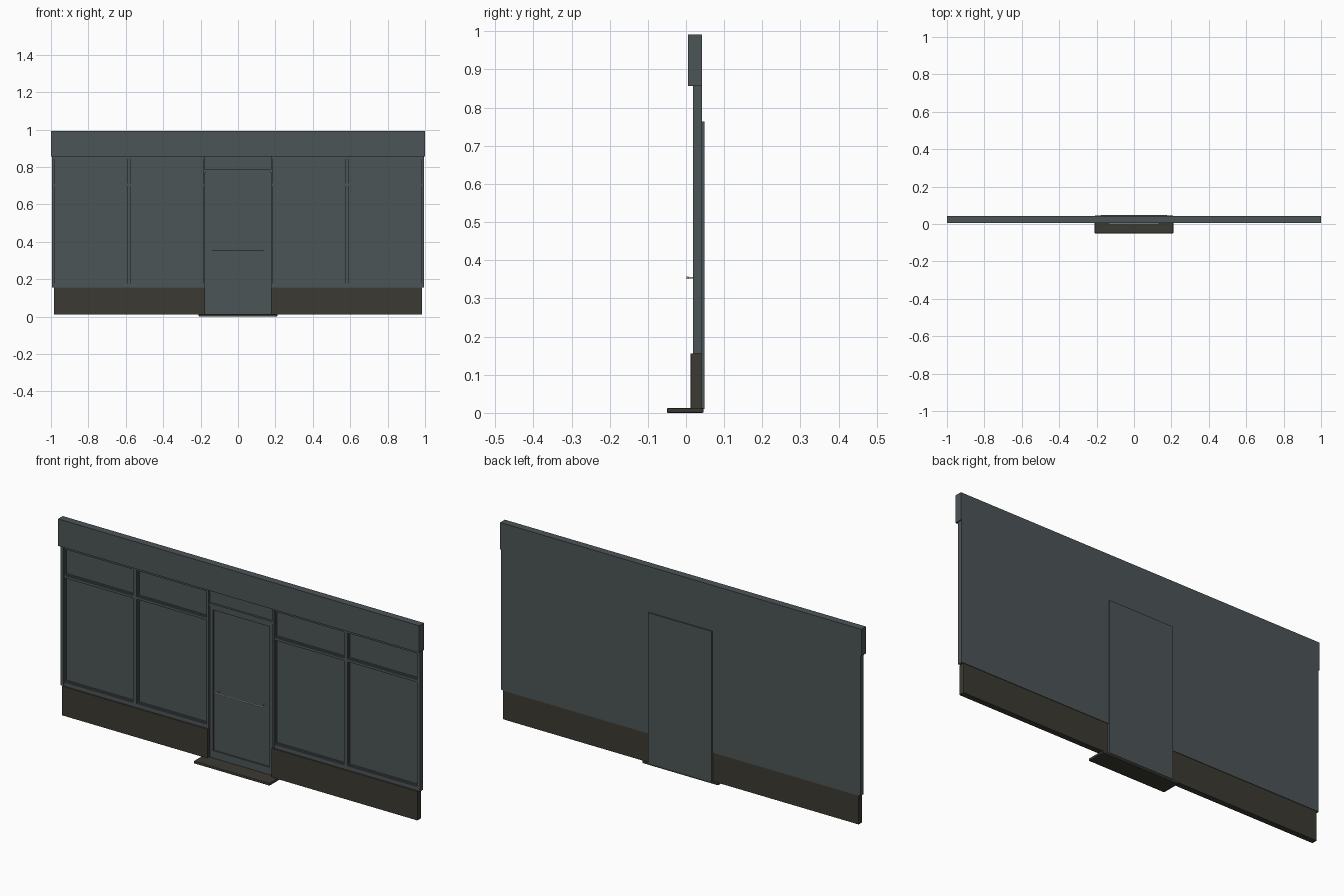
import bpy, bmesh
from mathutils import Matrix, Vector

if "Cube" in bpy.data.objects:
    bpy.data.objects.remove(bpy.data.objects["Cube"])


def material(name, rgb):
    m = bpy.data.materials.new(name)
    m.diffuse_color = (*rgb, 1)
    m.use_nodes = True
    m.node_tree.nodes["Principled BSDF"].inputs["Base Color"].default_value = m.diffuse_color
    return m


SLATE = material("slate paint", (0.073, 0.089, 0.095))
PLINTH = material("dark olive stone", (0.044, 0.042, 0.032))
STEEL = material("brushed steel", (0.5, 0.5, 0.5))


def build(name, boxes, mat, bevel=0):
    """One object from boxes given as (x0, x1, y0, y1, z0, z1)."""
    bm = bmesh.new()
    for x0, x1, y0, y1, z0, z1 in boxes:
        c = Vector((x0 + x1, y0 + y1, z0 + z1)) / 2
        s = Matrix.Diagonal((x1 - x0, y1 - y0, z1 - z0, 1))
        bmesh.ops.create_cube(bm, size=1, matrix=Matrix.Translation(c) @ s)
    if bevel:
        bmesh.ops.bevel(bm, geom=bm.edges[:], offset=bevel, segments=2,
                        profile=0.5, affect='EDGES')
    me = bpy.data.meshes.new(name)
    bm.to_mesh(me)
    bm.free()
    me.materials.append(mat)
    ob = bpy.data.objects.new(name, me)
    bpy.context.collection.objects.link(ob)
    return ob


def both(boxes):
    """Boxes plus their copies mirrored in x."""
    return boxes + [(-b[1], -b[0], *b[2:]) for b in boxes]


def rim(x0, x1, z0, z1, w, y0, y1):
    """Four boxes forming a rectangular frame of width w."""
    return [(x0, x0 + w, y0, y1, z0, z1), (x1 - w, x1, y0, y1, z0, z1),
            (x0 + w, x1 - w, y0, y1, z0, z0 + w),
            (x0 + w, x1 - w, y0, y1, z1 - w, z1)]


FRONT, PANE, BACK = 0.018, 0.031, 0.042

# Fascia board across the top
build("fascia", [(-1, 1, 0.005, BACK, 0.857, 0.992)], SLATE)

# Stone plinths either side of the door
build("plinth", both([(0.177, 0.985, 0.012, 0.041, 0.01, 0.156)]), PLINTH, 0.002)

# Door step
build("door_step", [(-0.21, 0.21, -0.05, 0.046, 0, 0.013)], PLINTH, 0.003)

# Window panes, flat to the back
build("window_panes", both([(0.175, 0.993, PANE, BACK, 0.156, 0.857)]), SLATE)

# Window posts and rails
posts = [(0.176, 0.188), (0.574, 0.593), (0.978, 0.995)]
rails = [(0.156, 0.177), (0.698, 0.711), (0.842, 0.857)]
bars = [(a, b, FRONT, BACK - 0.001, 0.156, 0.857) for a, b in posts]
beads = []
for (_, a), (b, _) in zip(posts, posts[1:]):
    bars += [(a, b, FRONT + 0.001, PANE + 0.002, z0, z1) for z0, z1 in rails]
    for (_, z0), (z1, _) in zip(rails, rails[1:]):
        beads += rim(a, b, z0, z1, 0.006, 0.027, PANE + 0.001)
build("window_frame", both(bars), SLATE)
build("glazing_beads", both(beads), SLATE)

# Panel and bar above the door
build("door_header", [(-0.176, 0.176, PANE, BACK, 0.76, 0.857),
                      (-0.176, 0.176, 0.021, PANE + 0.002, 0.77, 0.786)], SLATE)

# Door leaf with its raised surround
door = [(-0.176, 0.176, 0.034, 0.048, 0.01, 0.763)]
door += rim(-0.172, 0.172, 0.013, 0.77, 0.016, 0.026, 0.035)
door += [(-0.156, 0.156, 0.026, 0.035, 0.029, 0.05)]
build("door", door, SLATE)

# Push bar with two brackets
build("push_bar", [(-0.135, 0.135, 0.001, 0.007, 0.351, 0.357)]
      + both([(0.122, 0.126, 0.006, 0.035, 0.352, 0.356)]), STEEL, 0.001)
